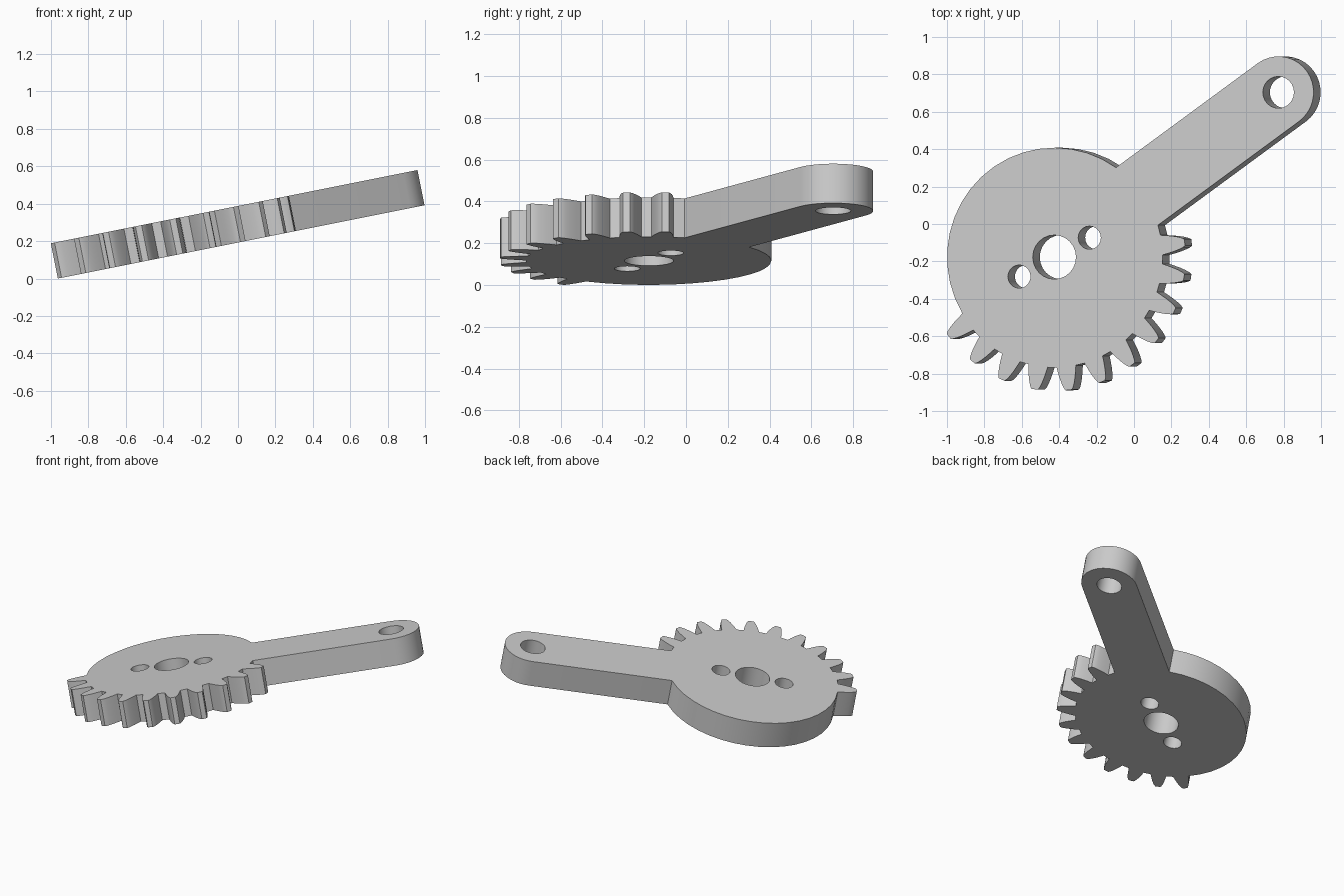
import bpy, bmesh
from math import radians, degrees, cos, sin, asin
from mathutils import Matrix

if "Cube" in bpy.data.objects:
    bpy.data.objects.remove(bpy.data.objects["Cube"], do_unlink=True)

THICKNESS = 0.192
DISC_R, ROOT_R = 0.585, 0.59
ARM_ANGLE, ARM_LENGTH, ARM_R = 35.8, 1.506, 0.192
FIRST_TOOTH, TOOTH_STEP, TOOTH_COUNT = 216.3, 15, 11
# One tooth flank: (radius, half width) from root to tip
FLANK = [(ROOT_R, 0.053), (0.62, 0.048), (0.65, 0.042), (0.68, 0.034), (0.704, 0.025), (0.715, 0.017)]


def polar(radius, angle, centre=(0, 0)):
    a = radians(angle)
    return centre[0] + radius * cos(a), centre[1] + radius * sin(a)


def arc(radius, start, end, steps, centre=(0, 0)):
    return [polar(radius, start + (end - start) * i / steps, centre) for i in range(steps + 1)]


def circle(radius, centre, steps):
    return arc(radius, 0, 360, steps, centre)[:-1]


def tooth(angle):
    rising = [polar(r, angle - degrees(w / r)) for r, w in FLANK]
    falling = [polar(r, angle + degrees(w / r)) for r, w in reversed(FLANK)]
    return rising + falling


# Outline: arm end, plain disc rim, toothed rim
arm_end = polar(ARM_LENGTH, ARM_ANGLE)
root_half = degrees(FLANK[0][1] / ROOT_R)
outline = arc(ARM_R, ARM_ANGLE - 90, ARM_ANGLE + 90, 18, arm_end)
outline += arc(DISC_R, ARM_ANGLE + degrees(asin(ARM_R / DISC_R)), FIRST_TOOTH - root_half - 0.5, 18)
for i in range(TOOTH_COUNT):
    outline += tooth(FIRST_TOOTH + i * TOOTH_STEP)
outline.append(polar(ROOT_R, 360 + ARM_ANGLE - degrees(asin(ARM_R / ROOT_R))))

# Shaft hole, two pin holes and the arm hole
holes = [circle(0.118, (0, 0), 24), circle(0.085, arm_end, 24)]
holes += [circle(0.062, polar(0.218, a), 20) for a in (28.5, 208.5)]

# Filled profile extruded to a plate
curve = bpy.data.curves.new("gear_lever", "CURVE")
curve.dimensions = "2D"
curve.fill_mode = "BOTH"
curve.extrude = THICKNESS / 2
for points in [outline] + holes:
    spline = curve.splines.new("POLY")
    spline.points.add(len(points) - 1)
    for point, (x, y) in zip(spline.points, points):
        point.co = (x, y, 0, 1)
    spline.use_cyclic_u = True
lever = bpy.data.objects.new("gear_lever", curve)
bpy.context.collection.objects.link(lever)
bpy.ops.object.select_all(action="DESELECT")
lever.select_set(True)
bpy.context.view_layer.objects.active = lever
bpy.ops.object.convert(target="MESH")
lever = bpy.context.object

# Weld the caps to the walls and tilt the plate
bm = bmesh.new()
bm.from_mesh(lever.data)
bmesh.ops.remove_doubles(bm, verts=bm.verts, dist=0.0005)
bmesh.ops.recalc_face_normals(bm, faces=bm.faces)
bm.transform(Matrix.Translation((-0.407, -0.177, 0)) @ Matrix.Rotation(radians(-11.3), 4, "Y"))
lowest = min(v.co.z for v in bm.verts)
bmesh.ops.translate(bm, verts=bm.verts, vec=(0, 0, -lowest))
bm.to_mesh(lever.data)
bm.free()
bpy.ops.object.shade_smooth_by_angle(angle=radians(30))

# Plain grey
grey = bpy.data.materials.new("plain_grey")
grey.use_nodes = True
colour = (0.6, 0.6, 0.6, 1)
grey.diffuse_color = colour
grey.node_tree.nodes["Principled BSDF"].inputs["Base Color"].default_value = colour
lever.data.materials.clear()
lever.data.materials.append(grey)
